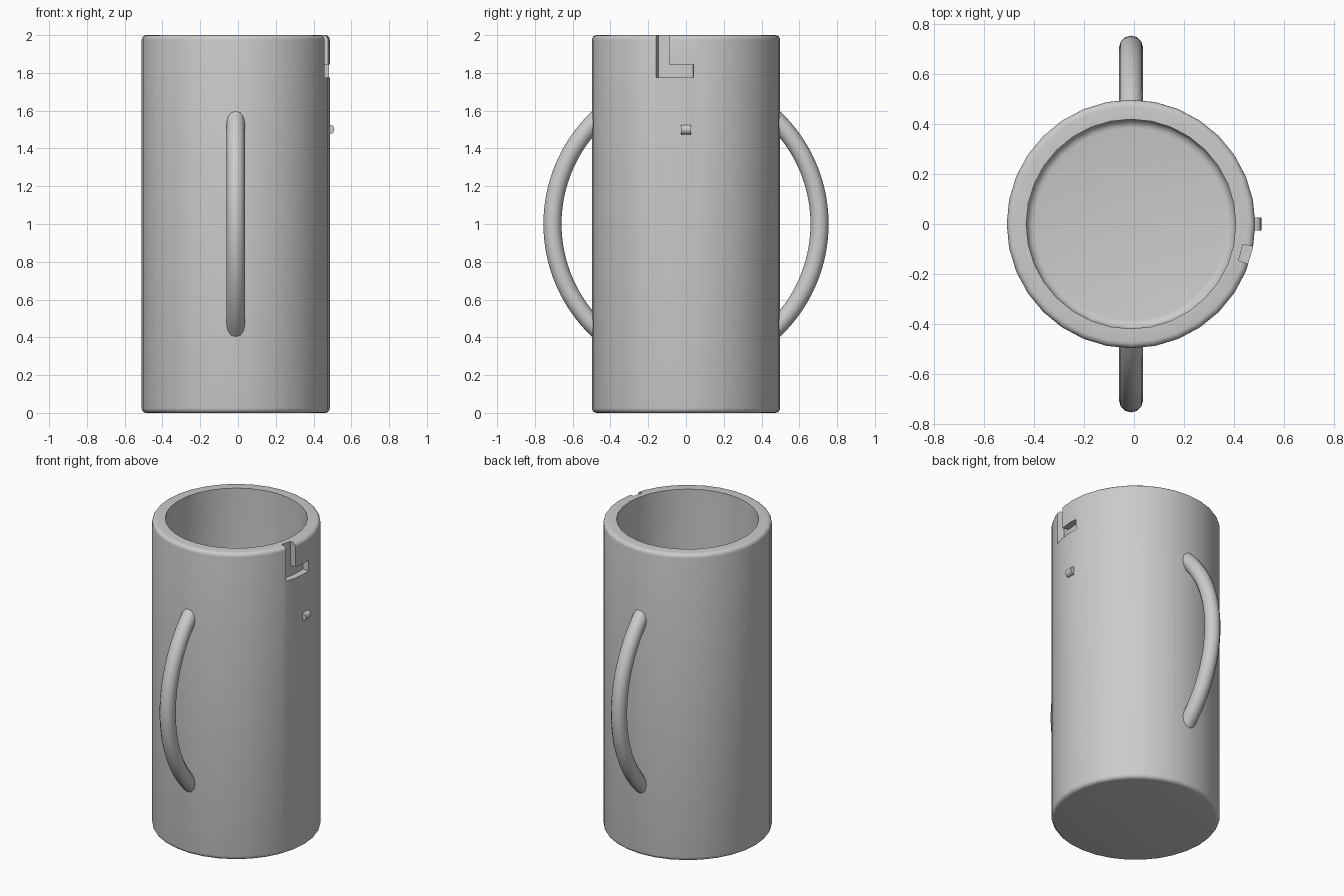
import bpy
import bmesh
from math import sin, cos, pi, radians
from mathutils import Matrix, Vector

if "Cube" in bpy.data.objects:
    bpy.data.objects.remove(bpy.data.objects["Cube"], do_unlink=True)

AXIS_X = -0.012
RADIUS, WALL_IN, HEIGHT = 0.498, 0.42, 2.0
SIDES = 32

grey = bpy.data.materials.new("plain grey")
grey.use_nodes = True
grey.diffuse_color = (0.6, 0.6, 0.6, 1)
grey.node_tree.nodes["Principled BSDF"].inputs["Base Color"].default_value = (0.6, 0.6, 0.6, 1)


def add_object(name, bm):
    bmesh.ops.recalc_face_normals(bm, faces=bm.faces)
    mesh = bpy.data.meshes.new(name)
    bm.to_mesh(mesh)
    bm.free()
    mesh.materials.append(grey)
    obj = bpy.data.objects.new(name, mesh)
    bpy.context.collection.objects.link(obj)
    return obj


def activate(obj):
    bpy.ops.object.select_all(action='DESELECT')
    obj.select_set(True)
    bpy.context.view_layer.objects.active = obj


def fillet(r, z, size, start, steps=4):
    """Quarter-circle of profile points turning anticlockwise from start degrees."""
    angles = [radians(start + 90 * i / steps) for i in range(steps + 1)]
    return [(r + size * cos(a), z + size * sin(a)) for a in angles]


def lathe(name, profile):
    bm = bmesh.new()
    verts = [bm.verts.new((r, 0, z)) for r, z in profile]
    edges = [bm.edges.new(pair) for pair in zip(verts, verts[1:])]
    bmesh.ops.spin(bm, geom=verts + edges, axis=(0, 0, 1), cent=(0, 0, 0),
                   angle=2 * pi, steps=SIDES)
    bmesh.ops.remove_doubles(bm, verts=bm.verts, dist=0.0001)
    bmesh.ops.translate(bm, verts=bm.verts, vec=(AXIS_X, 0, 0))
    return add_object(name, bm)


def sector(name, start, end, low, high, inner=0.455, outer=0.56, steps=8):
    """Curved block between two angles, used to cut the slot."""
    bm = bmesh.new()
    turns = [radians(start + (end - start) * i / steps) for i in range(steps + 1)]
    outline = [(inner, a) for a in turns] + [(outer, a) for a in reversed(turns)]
    face = bm.faces.new([bm.verts.new((AXIS_X + r * cos(a), r * sin(a), low)) for r, a in outline])
    extruded = bmesh.ops.extrude_face_region(bm, geom=[face])["geom"]
    top = [v for v in extruded if isinstance(v, bmesh.types.BMVert)]
    bmesh.ops.translate(bm, verts=top, vec=(0, 0, high - low))
    cutter = add_object(name, bm)
    cutter.hide_render = True
    return cutter


# Hollow cup with rounded outer edges and a rounded inner floor
B, F, FLOOR = 0.025, 0.035, 0.08
profile = [(0, 0)]
profile += fillet(RADIUS - B, B, B, -90)
profile += fillet(RADIUS - B, HEIGHT - B, B, 0)
profile += [(WALL_IN, HEIGHT)]
profile += reversed(fillet(WALL_IN - F, FLOOR + F, F, -90))
profile += [(0, FLOOR)]
cup = lathe("cup_body", profile)

# L-shaped locking slot in the rim
cutters = [sector("slot_entry_cutter", -18.8, -10.4, 1.81, 2.1),
           sector("slot_turn_cutter", -18.8, 4.6, 1.775, 1.845)]
activate(cup)
for cutter in cutters:
    mod = cup.modifiers.new(cutter.name, 'BOOLEAN')
    mod.operation = 'DIFFERENCE'
    mod.solver = 'EXACT'
    mod.object = cutter
    bpy.ops.object.modifier_apply(modifier=mod.name)
for cutter in cutters:
    bpy.data.objects.remove(cutter, do_unlink=True)
activate(cup)
bpy.ops.object.shade_smooth_by_angle(angle=radians(30))

# Bowed round handles, front and back, ending inside the wall
for name, side in (("front_handle", -1), ("back_handle", 1)):
    curve = bpy.data.curves.new(name, 'CURVE')
    curve.dimensions = '3D'
    curve.bevel_depth = 0.048
    curve.bevel_resolution = 4
    curve.use_fill_caps = True
    count = 29
    spline = curve.splines.new('POLY')
    spline.points.add(count - 1)
    for i, point in enumerate(spline.points):
        a = radians(-48 + 96 * i / (count - 1))
        point.co = (AXIS_X, side * (-0.066 + 0.773 * cos(a)), 1 + 0.773 * sin(a), 1)
    curve.materials.append(grey)
    handle = bpy.data.objects.new(name, curve)
    bpy.context.collection.objects.link(handle)
    activate(handle)
    bpy.ops.object.convert(target='MESH')
    bpy.ops.object.shade_smooth_by_angle(angle=radians(40))

# Small locking pin below the slot
bm = bmesh.new()
bmesh.ops.create_cone(bm, cap_ends=True, segments=16, radius1=0.025, radius2=0.025, depth=0.052,
                      matrix=Matrix.Translation(Vector((0.485, 0, 1.5))) @ Matrix.Rotation(pi / 2, 4, 'X'))
pin = add_object("locking_pin", bm)
activate(pin)
bpy.ops.object.shade_smooth_by_angle(angle=radians(40))
